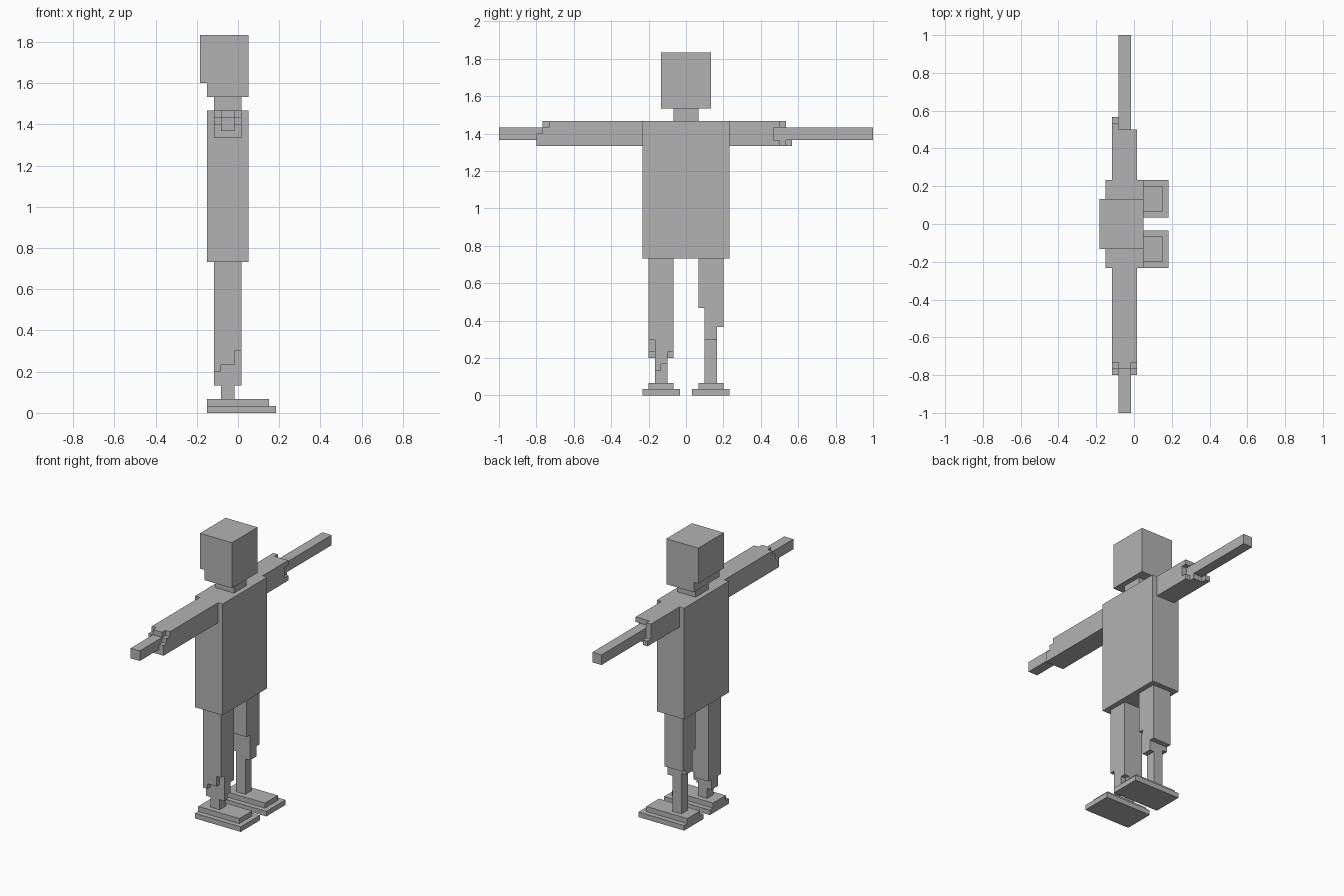
import bpy
import bmesh
import math
from mathutils import Vector

cube = bpy.data.objects.get("Cube")
if cube:
    bpy.data.objects.remove(cube)

UNIT = 1 / 30
ORIGIN = Vector((-5.5, -30, 0))

grey = bpy.data.materials.new("plain grey")
grey.use_nodes = True
colour = (0.45, 0.45, 0.45, 1)
grey.diffuse_color = colour
grey.node_tree.nodes["Principled BSDF"].inputs["Base Color"].default_value = colour


def part(name, *blocks):
    """Join grid blocks (x, y, z ranges) into one clean outer shell."""
    cells = {(x, y, z)
             for xs, ys, zs in blocks
             for x in range(*xs) for y in range(*ys) for z in range(*zs)}
    bm = bmesh.new()
    for cell in cells:
        centre = Vector(cell) + Vector((0.5, 0.5, 0.5))
        for axis in range(3):
            for sign in (-1, 1):
                step = Vector((0, 0, 0))
                step[axis] = sign
                if tuple(int(c + s) for c, s in zip(cell, step)) in cells:
                    continue
                u, v = Vector((0, 0, 0)), Vector((0, 0, 0))
                u[(axis + 1) % 3] = 0.5
                v[(axis + 2) % 3] = 0.5 * sign
                mid = centre + step / 2
                corners = (mid - u - v, mid + u - v, mid + u + v, mid - u + v)
                bm.faces.new([bm.verts.new((c + ORIGIN) * UNIT) for c in corners])
    bmesh.ops.remove_doubles(bm, verts=bm.verts, dist=UNIT / 10)
    bmesh.ops.dissolve_limit(bm, angle_limit=math.radians(1),
                             verts=bm.verts, edges=bm.edges)
    mesh = bpy.data.meshes.new(name)
    bm.to_mesh(mesh)
    bm.free()
    mesh.materials.append(grey)
    bpy.context.collection.objects.link(bpy.data.objects.new(name, mesh))


# Shared cross-sections along x
LIMB = (2, 6)
CORE = (3, 5)
BACK = (2, 3)
FRONT = (5, 6)

# Head, neck and body
part("head", ((0, 7), (26, 34), (48, 55)), ((1, 7), (26, 34), (46, 48)))
part("neck", (LIMB, (28, 32), (44, 46)))
part("torso", ((1, 7), (23, 37), (22, 44)))

# Forearms
part("forearm_a", (CORE, (0, 8), (41, 43)))
part("forearm_b", (CORE, (44, 60), (41, 43)))

# Sleeves with ragged cuffs
part("sleeve_a",
     (LIMB, (8, 23), (40, 44)),
     (CORE, (7, 8), (43, 44)),
     (BACK, (7, 8), (42, 43)), (FRONT, (7, 8), (42, 43)),
     (BACK, (6, 8), (41, 42)), (FRONT, (6, 8), (41, 42)),
     (LIMB, (6, 8), (40, 41)))
part("sleeve_b",
     (LIMB, (37, 44), (40, 44)),
     (LIMB, (44, 45), (43, 44)),
     (BACK, (45, 46), (43, 44)),
     (BACK, (44, 46), (41, 43)),
     (LIMB, (44, 45), (40, 41)),
     ((2, 5), (45, 46), (40, 41)),
     (BACK, (46, 47), (40, 41)))

# Trouser legs with torn hems
part("trouser_leg_a",
     (LIMB, (24, 28), (9, 22)),
     (BACK, (24, 28), (6, 9)),
     (BACK, (25, 27), (4, 6)),
     (CORE, (24, 25), (7, 9)),
     (CORE, (27, 28), (6, 9)),
     (FRONT, (25, 26), (4, 9)),
     (FRONT, (26, 27), (5, 9)),
     (FRONT, (27, 28), (7, 9)))
part("trouser_leg_b",
     (LIMB, (32, 36), (14, 22)),
     (LIMB, (33, 36), (11, 14)),
     (FRONT, (33, 35), (9, 11)),
     (BACK, (33, 35), (10, 11)))

# Shins and stepped shoes
for side, y, shin_top in (("a", 23, 9), ("b", 31, 11)):
    part("shin_" + side, (CORE, (y + 2, y + 4), (2, shin_top)))
    part("shoe_" + side,
         ((1, 11), (y, y + 6), (0, 1)),
         ((1, 10), (y + 1, y + 5), (1, 2)))
